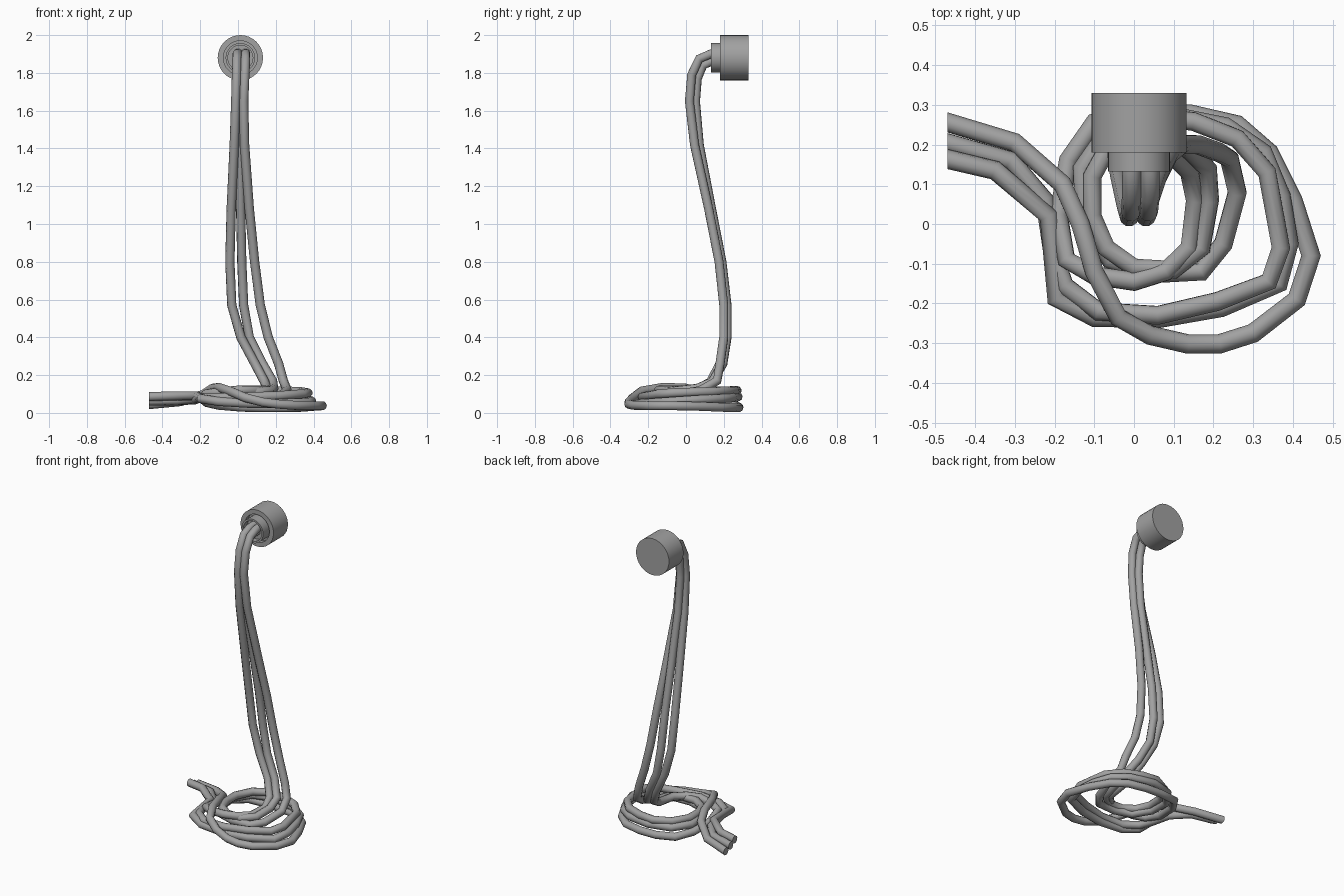
import bpy, bmesh, math
from mathutils import Matrix

R = 0.0245
grey = bpy.data.materials.new("dark_grey")
grey.diffuse_color = (0.36, 0.36, 0.36, 1)


def make(name, bm, angle):
    """Turn a bmesh into a grey, smooth-shaded object."""
    me = bpy.data.meshes.new(name)
    bm.to_mesh(me)
    bm.free()
    me.materials.append(grey)
    ob = bpy.data.objects.new(name, me)
    bpy.context.collection.objects.link(ob)
    bpy.ops.object.select_all(action='DESELECT')
    ob.select_set(True)
    bpy.context.view_layer.objects.active = ob
    bpy.ops.object.shade_smooth_by_angle(angle=math.radians(angle))


def lathe_y(name, profile, cx, cz, sides=32):
    """Spin a (radius, y) profile around an axis parallel to y."""
    bm = bmesh.new()
    vs = [bm.verts.new((r, y, 0)) for r, y in profile]
    edges = [bm.edges.new(p) for p in zip(vs, vs[1:])]
    bmesh.ops.spin(bm, geom=vs + edges, cent=(0, 0, 0), axis=(0, 1, 0),
                   angle=math.tau, steps=sides, use_duplicate=False)
    bmesh.ops.remove_doubles(bm, verts=bm.verts, dist=1e-5)
    bmesh.ops.recalc_face_normals(bm, faces=bm.faces)
    bmesh.ops.transform(bm, matrix=Matrix.Translation((cx, 0, cz)), verts=bm.verts)
    make(name, bm, 40)


def cable(name, points):
    """Round tube along a polyline, its free end cut square at the left."""
    cu = bpy.data.curves.new(name + "_path", 'CURVE')
    cu.dimensions = '3D'
    cu.bevel_depth = R
    cu.bevel_resolution = 3
    cu.use_fill_caps = True
    sp = cu.splines.new('POLY')
    sp.points.add(len(points) - 1)
    for p, co in zip(sp.points, points):
        p.co = (*co, 1)
    ob = bpy.data.objects.new(name + "_path", cu)
    bpy.context.collection.objects.link(ob)
    bm = bmesh.new()
    bm.from_mesh(ob.to_mesh())
    ob.to_mesh_clear()
    bpy.data.objects.remove(ob)
    bmesh.ops.remove_doubles(bm, verts=bm.verts, dist=1e-5)
    cut = bmesh.ops.bisect_plane(bm, geom=bm.verts[:] + bm.edges[:] + bm.faces[:],
                                 plane_co=(-0.47, 0, 0), plane_no=(-1, 0, 0), clear_outer=True)
    rim = [e for e in cut['geom_cut'] if isinstance(e, bmesh.types.BMEdge)]
    bmesh.ops.contextual_create(bm, geom=rim)
    bmesh.ops.recalc_face_normals(bm, faces=bm.faces)
    make(name, bm, 50)


# wall connector: housing with recessed front and a hollow collar
lathe_y("connector_housing", [(0, 0.33), (0.12, 0.33), (0.12, 0.18), (0.09, 0.18),
                              (0.09, 0.21), (0, 0.21)], 0.0125, 1.88)
lathe_y("connector_collar", [(0, 0.22), (0.078, 0.22), (0.078, 0.132), (0.066, 0.132),
                             (0.066, 0.17), (0, 0.17)], 0.0125, 1.88)

# hanging part shared by the cables: (y, z) of the outer and inner strand
outer = [(0.18, 1.905), (0.13, 1.90), (0.07, 1.875), (0.03, 1.79), (0.018, 1.65), (0.045, 1.42),
         (0.12, 1.08), (0.175, 0.80), (0.20, 0.57), (0.20, 0.40), (0.18, 0.26)]
inner = [(0.18, 1.87), (0.13, 1.86), (0.09, 1.84), (0.06, 1.77), (0.05, 1.65), (0.07, 1.42),
         (0.135, 1.08), (0.19, 0.80), (0.217, 0.57), (0.217, 0.40), (0.195, 0.26)]


def drop(xs, path):
    return [(x, y, z) for x, (y, z) in zip(xs, path)]


# floor coils, clockwise from the foot of each drop to the free end on the left
coil_left = [
    (0.14, 0.13, 0.165), (0.155, 0.06, 0.125), (0.14, -0.06, 0.12), (0.08, -0.12, 0.12),
    (0.0, -0.145, 0.12), (-0.1, -0.13, 0.11), (-0.17, -0.09, 0.10), (-0.19, 0.02, 0.075),
    (-0.165, 0.16, 0.055), (-0.1, 0.255, 0.04), (0.02, 0.28, 0.03), (0.14, 0.277, 0.027),
    (0.26, 0.25, 0.027), (0.34, 0.18, 0.03), (0.40, 0.06, 0.035), (0.446, -0.08, 0.038),
    (0.41, -0.19, 0.038), (0.3, -0.275, 0.04), (0.215, -0.302, 0.046), (0.135, -0.302, 0.056),
    (0.04, -0.28, 0.08), (-0.04, -0.235, 0.115), (-0.10, -0.12, 0.135), (-0.135, 0.0, 0.13),
    (-0.18, 0.10, 0.10), (-0.30, 0.205, 0.06), (-0.49, 0.262, 0.042)]
coil_mid = [
    (0.185, 0.14, 0.165), (0.19, 0.06, 0.13), (0.17, -0.06, 0.115), (0.1, -0.115, 0.11),
    (0.0, -0.11, 0.11), (-0.07, -0.06, 0.11), (-0.105, 0.02, 0.11), (-0.105, 0.12, 0.113),
    (-0.05, 0.22, 0.116), (0.05, 0.27, 0.118), (0.15, 0.258, 0.117), (0.26, 0.215, 0.115),
    (0.335, 0.13, 0.112), (0.37, -0.06, 0.106), (0.34, -0.145, 0.10), (0.21, -0.195, 0.09),
    (0.06, -0.23, 0.085), (-0.09, -0.22, 0.08), (-0.175, -0.155, 0.08), (-0.205, -0.07, 0.078),
    (-0.225, 0.06, 0.07), (-0.31, 0.16, 0.065), (-0.49, 0.21, 0.062)]
coil_right = [
    (0.24, 0.165, 0.17), (0.26, 0.08, 0.12), (0.225, -0.05, 0.09), (0.17, -0.12, 0.085),
    (0.05, -0.125, 0.085), (-0.06, -0.09, 0.085), (-0.125, 0.02, 0.085), (-0.13, 0.14, 0.085),
    (-0.06, 0.24, 0.085), (0.08, 0.275, 0.085), (0.23, 0.245, 0.08), (0.325, 0.18, 0.075),
    (0.37, 0.07, 0.07), (0.39, -0.05, 0.062), (0.365, -0.15, 0.055), (0.22, -0.21, 0.05),
    (0.06, -0.238, 0.05), (-0.1, -0.235, 0.06), (-0.197, -0.187, 0.075), (-0.215, 0.02, 0.09),
    (-0.35, 0.135, 0.09), (-0.49, 0.168, 0.085)]

cable("cable_left", drop([0, -0.005, -0.006, -0.008, -0.012, -0.02, -0.036, -0.043, -0.033,
                          0.015, 0.09], outer) + coil_left)
cable("cable_mid", drop([0.02, 0.015, 0.01, 0.006, 0.006, 0.008, 0.014, 0.02, 0.03,
                         0.06, 0.13], inner) + coil_mid)
cable("cable_right", drop([0.04, 0.04, 0.04, 0.036, 0.03, 0.035, 0.06, 0.088, 0.118,
                           0.16, 0.215], outer) + coil_right)
